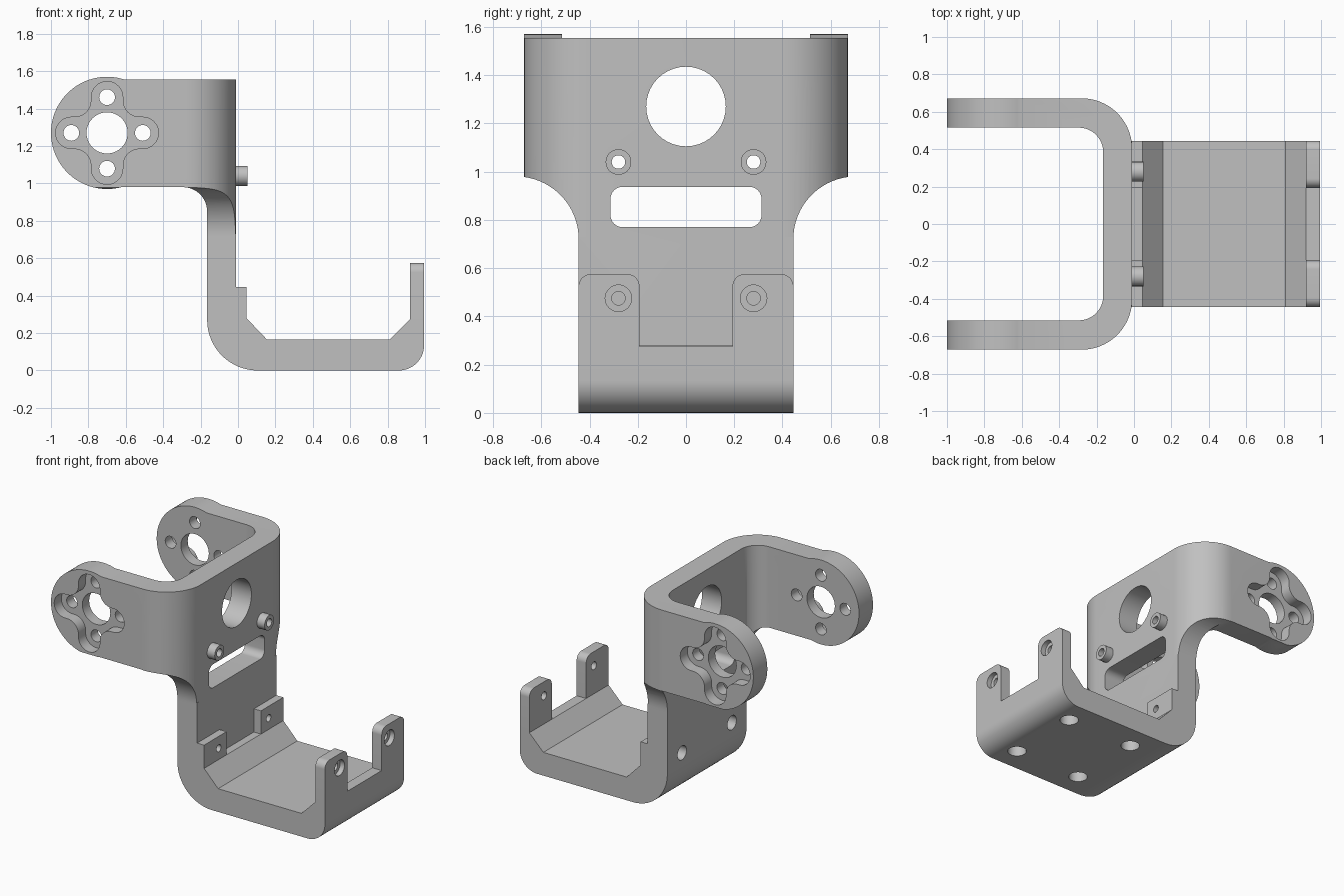
import bpy, bmesh
from math import sin, cos, tan, pi, radians
from mathutils import Vector

if "Cube" in bpy.data.objects:
    bpy.data.objects.remove(bpy.data.objects["Cube"], do_unlink=True)

grey = bpy.data.materials.new("plain_grey")
grey.use_nodes = True
colour = (0.53, 0.53, 0.53, 1)
grey.diffuse_color = colour
grey.node_tree.nodes["Principled BSDF"].inputs["Base Color"].default_value = colour


def rounded(corners, steps=12):
    """Outline from (u, v, radius) corners, each filleted with an arc."""
    out = []
    for i, (u, v, r) in enumerate(corners):
        p = Vector((u, v))
        if r == 0:
            out.append(p)
            continue
        a = (Vector(corners[i - 1][:2]) - p).normalized()
        b = (Vector(corners[(i + 1) % len(corners)][:2]) - p).normalized()
        half = a.angle(b) / 2
        centre = p + (a + b).normalized() * (r / sin(half))
        start = p + a * (r / tan(half)) - centre
        end = p + b * (r / tan(half)) - centre
        sweep = start.angle(end)
        for k in range(steps + 1):
            t = k / steps
            out.append(centre + (start * sin((1 - t) * sweep) + end * sin(t * sweep)) / sin(sweep))
    return out


def arc(u, v, r, a0, a1, n):
    return [Vector((u + r * cos(radians(a0 + (a1 - a0) * k / n)),
                    v + r * sin(radians(a0 + (a1 - a0) * k / n)))) for k in range(n + 1)]


def prism(name, outline, axis, lo, hi):
    """Extrude a flat outline along an axis from lo to hi."""
    place = {"x": lambda p, d: (d, p[0], p[1]),
             "y": lambda p, d: (p[0], d, p[1]),
             "z": lambda p, d: (p[0], p[1], d)}[axis]
    bm = bmesh.new()
    face = bm.faces.new([bm.verts.new(place(p, lo)) for p in outline])
    grown = bmesh.ops.extrude_face_region(bm, geom=[face])["geom"]
    shift = Vector(place((0, 0), hi - lo))
    bmesh.ops.translate(bm, vec=shift, verts=[g for g in grown if isinstance(g, bmesh.types.BMVert)])
    bmesh.ops.remove_doubles(bm, verts=bm.verts, dist=1e-5)
    bmesh.ops.recalc_face_normals(bm, faces=bm.faces)
    mesh = bpy.data.meshes.new(name)
    bm.to_mesh(mesh)
    bm.free()
    mesh.materials.append(grey)
    obj = bpy.data.objects.new(name, mesh)
    bpy.context.collection.objects.link(obj)
    return obj


def rect(u0, v0, u1, v1, r=0):
    return rounded([(u0, v0, r), (u1, v0, r), (u1, v1, r), (u0, v1, r)])


def rod(name, axis, u, v, r, lo, hi):
    return prism(name, arc(u, v, r, 0, 360, 40)[:-1], axis, lo, hi)


def combine(target, tool, operation):
    mod = target.modifiers.new(operation.lower(), "BOOLEAN")
    mod.operation, mod.solver, mod.object = operation, "EXACT", tool
    bpy.context.view_layer.update()
    graph = bpy.context.evaluated_depsgraph_get()
    mesh = bpy.data.meshes.new_from_object(target.evaluated_get(graph))
    target.modifiers.clear()
    target.data = mesh
    bpy.data.objects.remove(tool, do_unlink=True)


# Upper fork: U plan trimmed by its side and end silhouettes
BACK, FACE, OUT, INN = -0.165, -0.01, 0.672, 0.515
HUB = (-0.70, 1.27)
plan = rounded([(-1.1, -OUT, 0), (FACE, -OUT, .27), (FACE, OUT, .27), (-1.1, OUT, 0),
                (-1.1, INN, 0), (BACK, INN, .13), (BACK, -INN, .13), (-1.1, -INN, 0)], 20)
bracket = prism("bracket", plan, "z", 0.70, 1.6)

ear = [(p.x, p.y, 0) for p in arc(*HUB, 0.30, 71.8, 285.2, 56)]
side = rounded(ear + [(BACK, 0.98, .13), (BACK, 0.6, 0), (0.1, 0.6, 0), (0.1, 1.555, 0)])
combine(bracket, prism("side_trim", side, "y", -1, 1), "INTERSECT")

flare = arc(0.705, 0.72, 0.26, 180, 90, 20)
half = [Vector((0.445, 0.6))] + flare + [Vector((0.8, 0.98)), Vector((0.8, 1.7))]
end = half + [Vector((-p.x, p.y)) for p in reversed(half)]
combine(bracket, prism("end_trim", end, "x", -1.2, 0.2), "INTERSECT")

# Neck and lower tray
tray = rounded([(BACK, 0.73, 0), (BACK, 0, .27), (0.995, 0, .135), (0.995, 0.275, 0),
                (0.92, 0.275, 0), (0.81, 0.165, 0), (0.155, 0.165, 0), (0.045, 0.28, 0),
                (FACE, 0.28, 0), (FACE, 0.73, 0)], 16)
combine(bracket, prism("tray", tray, "y", -0.445, 0.445), "UNION")

# Tray tabs and screw bosses on both sides
for s in (-1, 1):
    a, b = sorted((s * 0.193, s * 0.445))
    tab = rounded([(a, 0.26, 0), (b, 0.26, 0), (b, 0.575, .05), (a, 0.575, .05)])
    combine(bracket, prism("end_tab", tab, "x", 0.92, 0.995), "UNION")
    combine(bracket, prism("inner_tab", rect(a, 0.26, b, 0.445), "x", -0.05, 0.045), "UNION")
    combine(bracket, rod("boss", "x", s * 0.28, 1.04, 0.053, -0.05, 0.05), "UNION")

# Window and slot through the upright plate
cutters = [rod("window", "x", 0, 1.27, 0.165, -0.3, 0.2),
           prism("slot", rect(-0.313, 0.77, 0.313, 0.937, 0.05), "x", -0.3, 0.2)]

# Screw holes with counterbores, and blind holes in the underside
for s in (-1, 1):
    y = s * 0.28
    cutters += [rod("boss_hole", "x", y, 1.04, 0.028, -0.3, 0.2),
                rod("tab_hole", "x", y, 0.475, 0.028, 0.8, 1.1),
                rod("tab_bore", "x", y, 0.475, 0.055, 0.96, 1.1),
                rod("plate_hole", "x", y, 0.36, 0.025, -0.3, 0.1),
                rod("plate_bore", "x", y, 0.36, 0.05, -0.3, -0.04)]
    for x in (0.26, 0.79):
        cutters.append(rod("foot_hole", "z", x, s * 0.27, 0.062, -0.1, 0.11))

# Cross-shaped horn recesses on the outer faces of the fork
W, L, R = 0.084, 0.275, 0.0839
quarter = [(W, W, .09), (W, L, R), (-W, L, R)]
cross = []
for k in range(4):
    c, s = round(cos(k * pi / 2)), round(sin(k * pi / 2))
    cross += [(HUB[0] + u * c - v * s, HUB[1] + u * s + v * c, r) for u, v, r in quarter]
for s in (-1, 1):
    lo, hi = sorted((s * 0.592, s * 0.8))
    cutters.append(prism("horn_recess", rounded(cross), "y", lo, hi))
cutters.append(rod("hub_hole", "y", *HUB, 0.11, -1, 1))
for k in range(4):
    u, v = HUB[0] + 0.191 * cos(k * pi / 2), HUB[1] + 0.191 * sin(k * pi / 2)
    cutters.append(rod("horn_hole", "y", u, v, 0.042, -1, 1))

for cutter in cutters:
    combine(bracket, cutter, "DIFFERENCE")

# Smooth curves with sharp edges kept
bpy.ops.object.select_all(action="DESELECT")
bracket.select_set(True)
bpy.context.view_layer.objects.active = bracket
bpy.ops.object.shade_smooth_by_angle(angle=radians(30))
